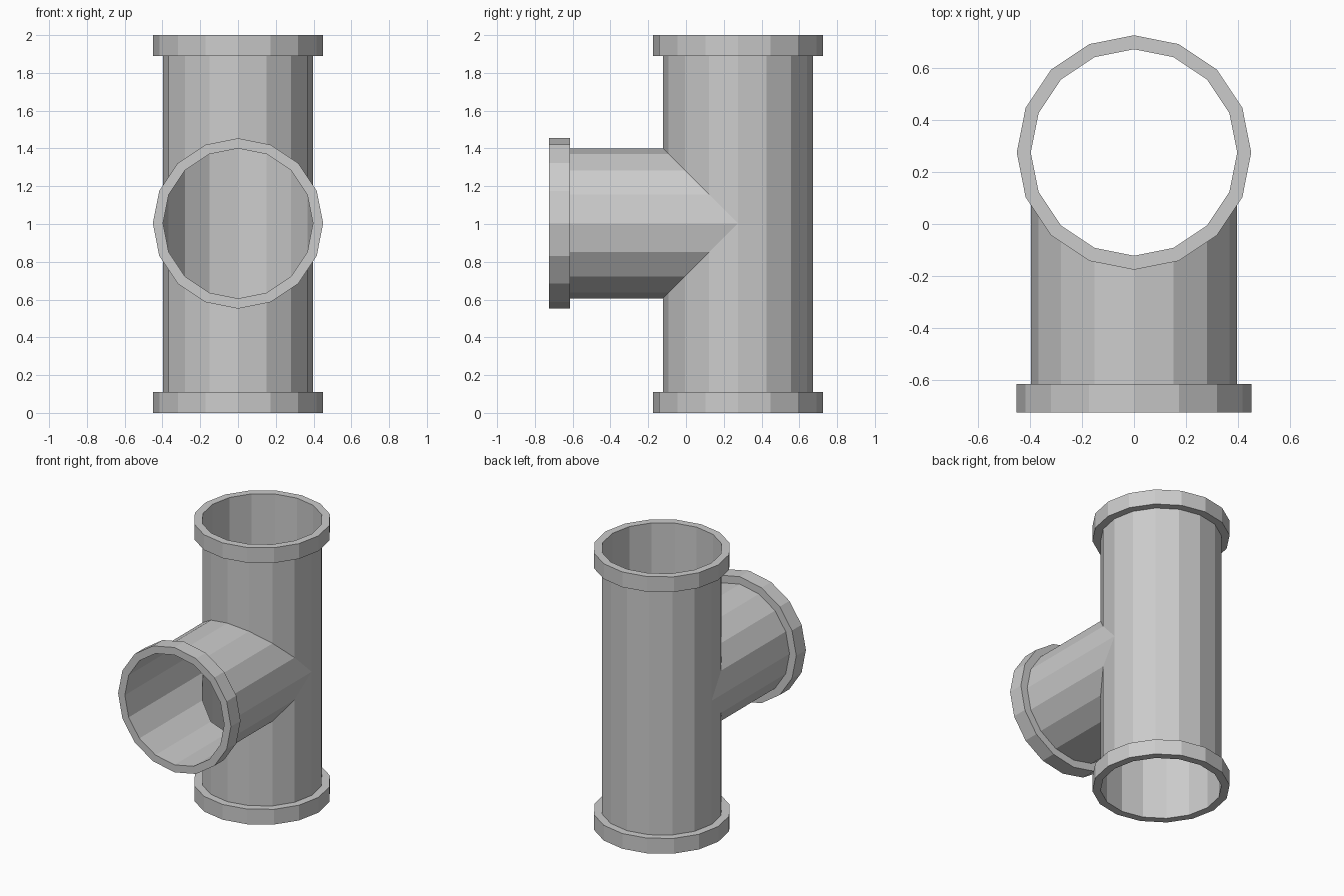
import bpy, bmesh, math
from mathutils import Vector

if "Cube" in bpy.data.objects:
    bpy.data.objects.remove(bpy.data.objects["Cube"])

N = 16                      # sides of every pipe
R, RC = 0.397, 0.451        # pipe and collar radius
YC, ZC = 0.275, 1.003       # axis of the run (y) and of the branch (z)
T = 0.11                    # collar length
FRONT = -0.725
RING = [(math.cos(2 * math.pi * i / N), math.sin(2 * math.pi * i / N)) for i in range(N)]


def upright(x, d, h):
    return Vector((x, YC + d, h))


def forward(x, d, h):
    return Vector((x, h, ZC + d))


def bridge(bm, a, b):
    for i in range(N):
        j = (i + 1) % N
        # the mitre closes to a point at the sides, so skip repeats
        bm.faces.new((a[i], a[j], b[j], b[i]))


def finish(bm, name):
    bmesh.ops.remove_doubles(bm, verts=bm.verts[:], dist=1e-4)
    bmesh.ops.recalc_face_normals(bm, faces=bm.faces[:])
    mesh = bpy.data.meshes.new(name)
    bm.to_mesh(mesh)
    bm.free()
    bpy.context.collection.objects.link(bpy.data.objects.new(name, mesh))


def ring(bm, place, r, height):
    return [bm.verts.new(place(r * c, r * s, height(r * s))) for c, s in RING]


# thin-walled tee body: three arms that meet along a mitre
bm = bmesh.new()
arms = [
    (upright, T, lambda d: ZC - max(0, -d)),
    (upright, 2 - T, lambda d: ZC + max(0, -d)),
    (forward, FRONT + T, lambda d: YC - abs(d)),
]
for place, end, mitre in arms:
    bridge(bm, ring(bm, place, R, lambda d: end), ring(bm, place, R, mitre))
finish(bm, "pipe_body")


# collars: closed rectangular rings around each open end
def collar(name, place, h0, h1):
    bm = bmesh.new()
    loops = [ring(bm, place, r, lambda d: h)
             for r, h in ((R, h0), (RC, h0), (RC, h1), (R, h1))]
    for k in range(4):
        bridge(bm, loops[k], loops[(k + 1) % 4])
    finish(bm, name)


collar("bottom_collar", upright, 0, T)
collar("top_collar", upright, 2 - T, 2)
collar("branch_collar", forward, FRONT, FRONT + T)
